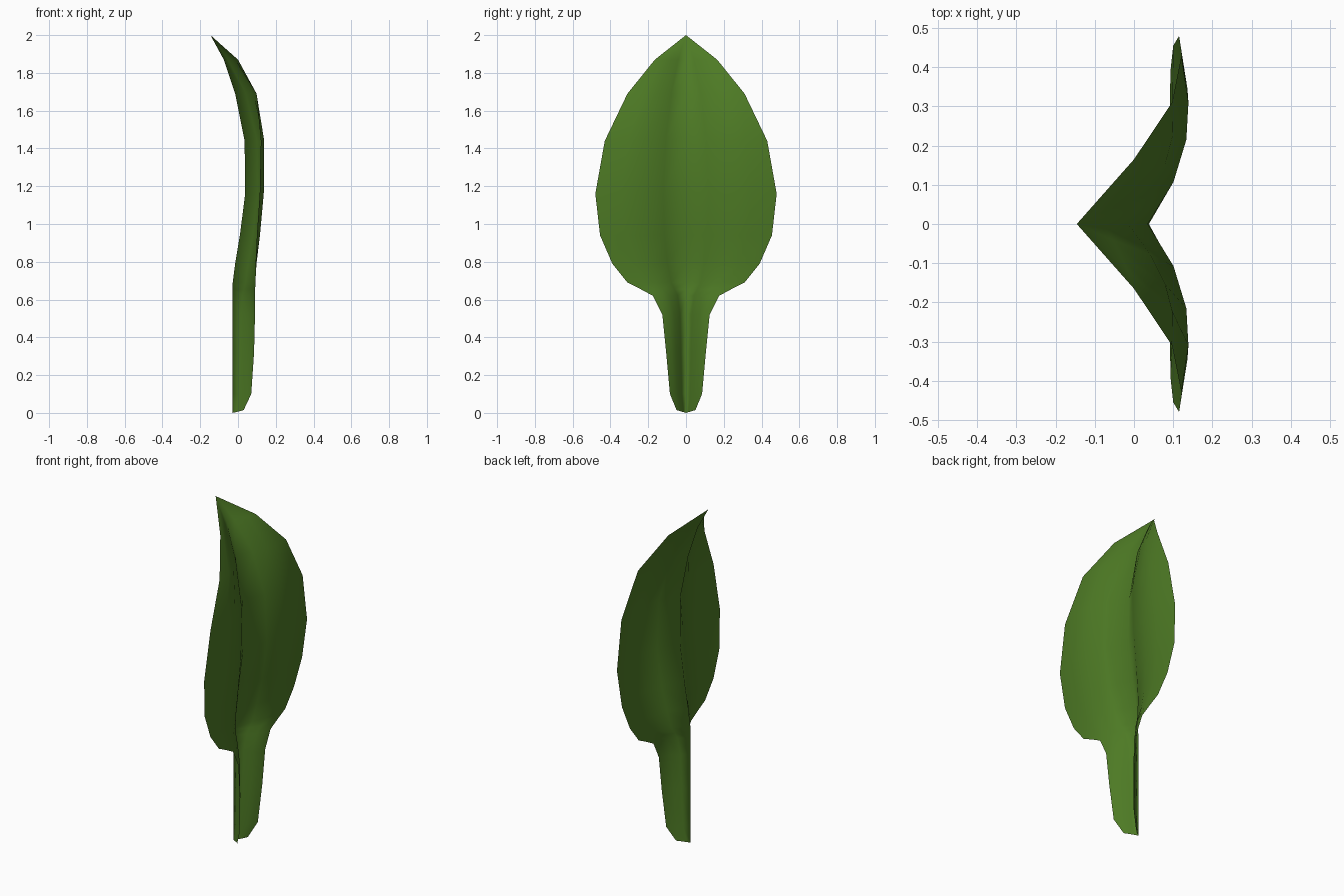
import bpy
import bmesh

green = bpy.data.materials.new("leaf_green")
green.diffuse_color = (0.075, 0.195, 0.018, 1)

# Cross-sections from stem foot to tip:
# height, midrib x, half width, rise of blade, curl power, droop of edge
ROWS = [
    (0.00, -0.030, 0.050, 0.060, 1.2, 0.000),
    (0.10, -0.030, 0.085, 0.100, 1.4, 0.000),
    (0.32, -0.030, 0.105, 0.115, 1.5, 0.000),
    (0.52, -0.030, 0.125, 0.120, 1.6, 0.000),
    (0.62, -0.030, 0.175, 0.120, 2.0, 0.000),
    (0.655, -0.029, 0.240, 0.120, 2.4, 0.000),
    (0.69, -0.028, 0.310, 0.123, 2.8, 0.003),
    (0.79, -0.015, 0.390, 0.120, 3.0, 0.012),
    (0.94, 0.010, 0.455, 0.120, 3.0, 0.030),
    (1.16, 0.038, 0.480, 0.115, 3.0, 0.038),
    (1.44, 0.035, 0.430, 0.120, 2.8, 0.034),
    (1.69, -0.015, 0.310, 0.130, 2.0, 0.018),
    (1.87, -0.075, 0.165, 0.075, 1.2, 0.000),
    (2.00, -0.146, 0.000, 0.000, 1.0, 0.000),
]
STEPS = (0, 0.25, 0.5, 0.72, 1)

# Leaf: one folded sheet, both halves generated around the midrib
bm = bmesh.new()
grid = []
sides = [-t for t in reversed(STEPS[1:])] + list(STEPS)
for i, (z, mid, width, rise, power, droop) in enumerate(ROWS):
    row = []
    for s in sides:
        t = abs(s)
        x = mid + rise * (1 - (1 - t) ** power) - droop * t ** 3
        lift = 0.015 * t if i == 0 else 0      # rounded foot of the stem
        row.append(bm.verts.new((x, s * width, z + lift)))
    grid.append(row)
for low, high in zip(grid, grid[1:]):
    for k in range(len(sides) - 1):
        bm.faces.new((low[k], low[k + 1], high[k + 1], high[k]))
bmesh.ops.remove_doubles(bm, verts=bm.verts, dist=0.0005)   # close the tip
for f in bm.faces:
    f.smooth = True

mesh = bpy.data.meshes.new("leaf")
bm.to_mesh(mesh)
bm.free()
mesh.materials.append(green)
leaf = bpy.data.objects.new("leaf", mesh)
bpy.context.collection.objects.link(leaf)
